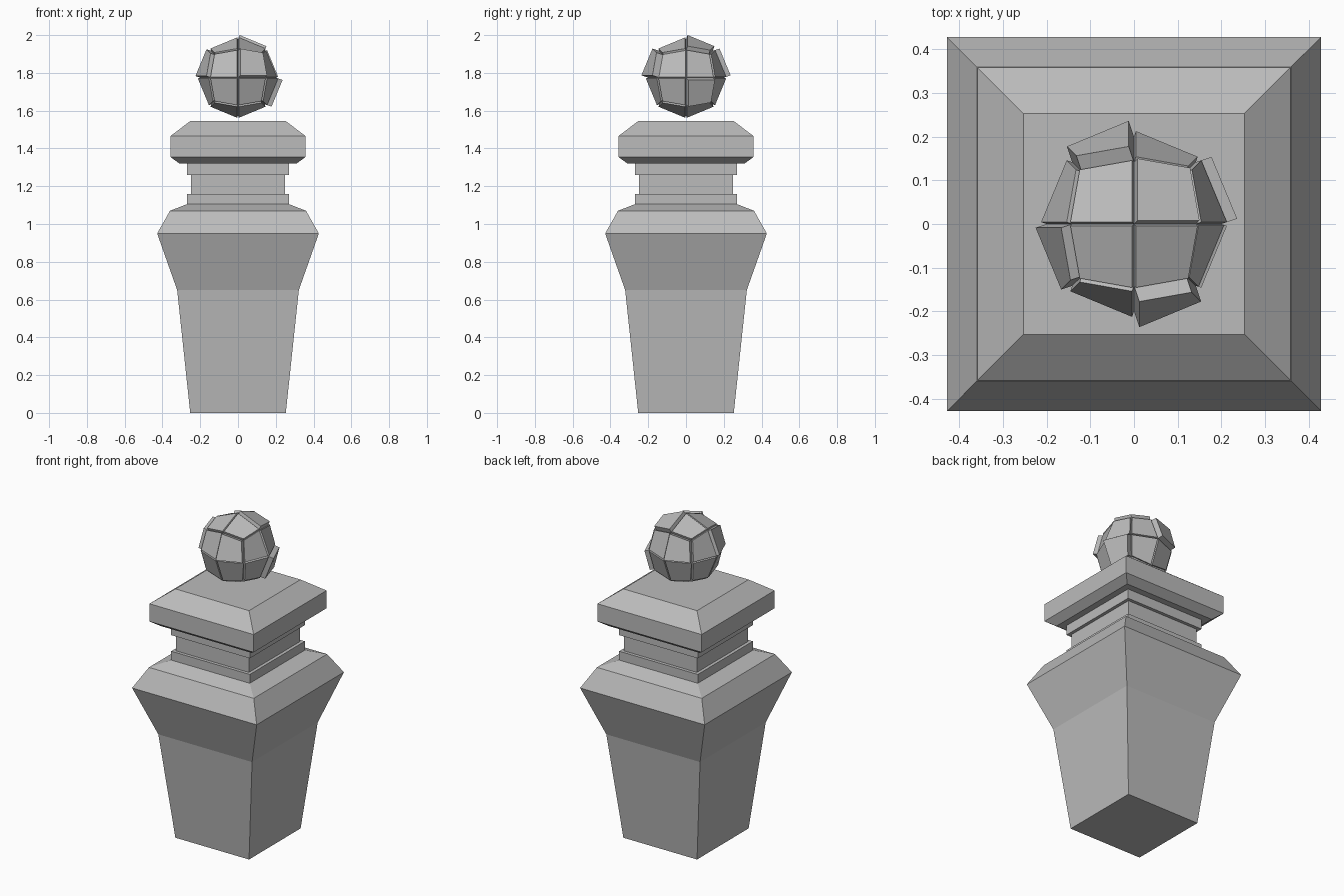
import bpy
import bmesh
from mathutils import Vector

cube = bpy.data.objects.get("Cube")
if cube:
    bpy.data.objects.remove(cube, do_unlink=True)

stone = bpy.data.materials.new("grey stone")
stone.use_nodes = True
GREY = (0.5, 0.5, 0.5, 1.0)
stone.diffuse_color = GREY
stone.node_tree.nodes["Principled BSDF"].inputs["Base Color"].default_value = GREY


def finish(name, bm, location=(0, 0, 0)):
    bmesh.ops.recalc_face_normals(bm, faces=bm.faces)
    mesh = bpy.data.meshes.new(name)
    bm.to_mesh(mesh)
    bm.free()
    mesh.materials.append(stone)
    obj = bpy.data.objects.new(name, mesh)
    obj.location = location
    bpy.context.scene.collection.objects.link(obj)


def square_section(name, profile, bottom=False, top=False):
    """Sweep a (half width, height) profile around a square."""
    bm = bmesh.new()
    corners = [(-1, -1), (1, -1), (1, 1), (-1, 1)]
    rings = [[bm.verts.new((x * w, y * w, z)) for x, y in corners]
             for w, z in profile]
    for low, high in zip(rings, rings[1:]):
        for i in range(4):
            j = (i + 1) % 4
            bm.faces.new((low[i], low[j], high[j], high[i]))
    if bottom:
        bm.faces.new(rings[0][::-1])
    if top:
        bm.faces.new(rings[-1])
    finish(name, bm)


# Tapered shaft flaring out to a sloped shoulder
square_section("shaft", [(0.253, 0), (0.322, 0.65), (0.428, 0.95),
                         (0.36, 1.07), (0.27, 1.105)], bottom=True)
# Recessed neck between two thin collars
square_section("lower_collar", [(0.27, 1.105), (0.27, 1.16), (0.25, 1.16)])
square_section("neck", [(0.25, 1.16), (0.25, 1.26)])
square_section("upper_collar", [(0.25, 1.26), (0.27, 1.26), (0.27, 1.32)])
# Overhanging cap with bevelled top
square_section("cap", [(0.27, 1.32), (0.31, 1.32), (0.358, 1.355),
                       (0.358, 1.465), (0.253, 1.545)], top=True)

# Ball of raised stone blocks: a rounded cube with every patch pushed out
RADIUS = 0.2
BLOCK = 0.014
# Blocks that stand out, keyed by main axis and the signs of their octant
PROUD = {"x++-": 0.04, "x--+": 0.028, "y+-+": 0.04, "y-++": 0.04,
         "z+++": 0.028, "x+-+": 0.007}

bm = bmesh.new()
bmesh.ops.create_cube(bm, size=2)
bmesh.ops.subdivide_edges(bm, edges=bm.edges[:], cuts=1, use_grid_fill=True)
for v in bm.verts:
    is_corner = min(abs(c) for c in v.co) > 0.5
    v.co = v.co.normalized() * RADIUS * (1.04 if is_corner else 1)
bm.normal_update()
blocks = bmesh.ops.extrude_discrete_faces(bm, faces=bm.faces[:])["faces"]
bm.normal_update()
for f in blocks:
    centre = f.calc_center_median()
    axis = max(range(3), key=lambda i: abs(centre[i]))
    key = "xyz"[axis] + "".join("+" if c > 0 else "-" for c in centre)
    push = Vector(f.normal) * PROUD.get(key, BLOCK)
    for v in f.verts:
        v.co += push
finish("block_ball", bm, (0, 0, 1.775))
